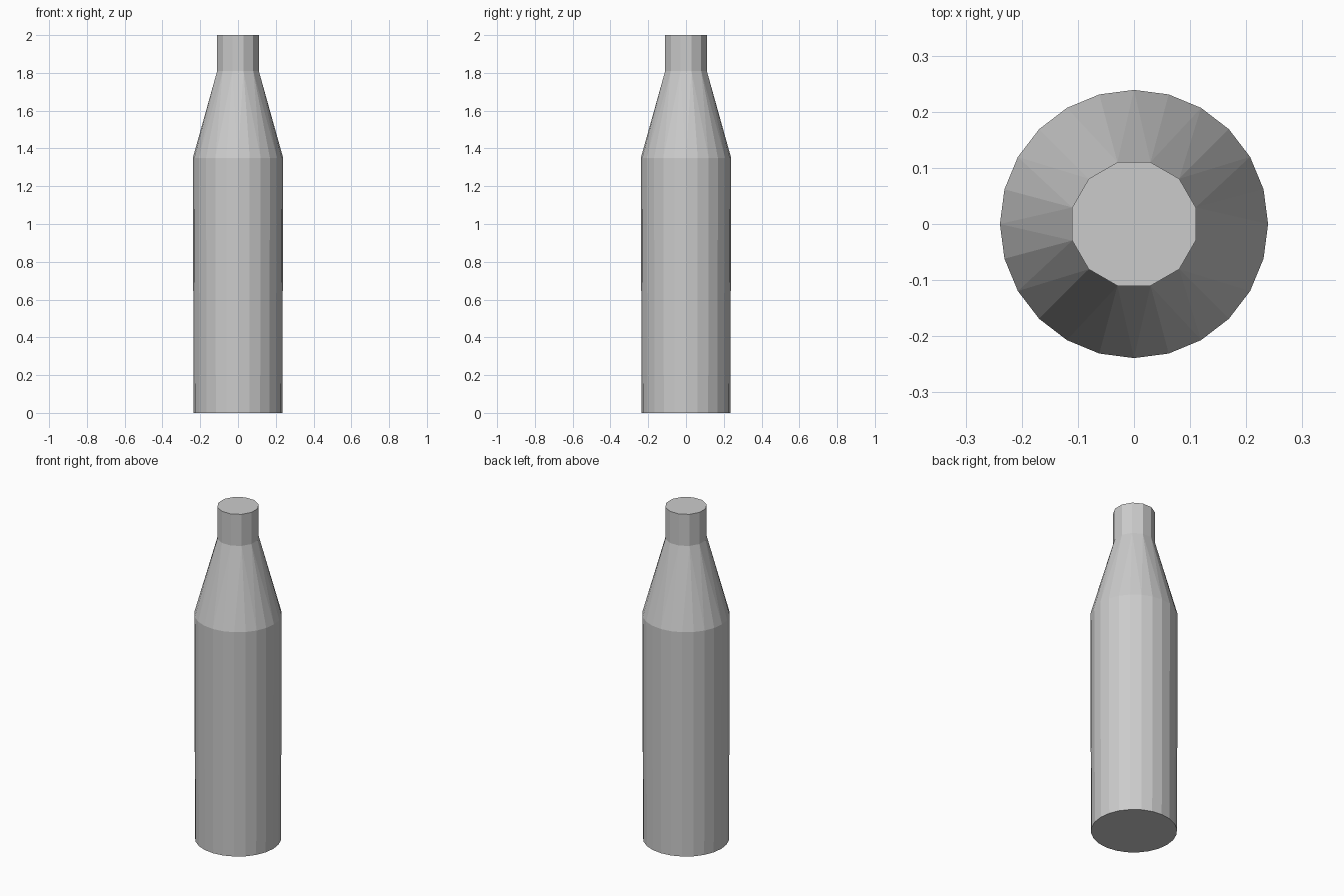
import bpy, bmesh
from math import cos, sin, pi

if "Cube" in bpy.data.objects:
    bpy.data.objects.remove(bpy.data.objects["Cube"])

bm = bmesh.new()


def ring(radius, z, sides, start=0.0):
    return [bm.verts.new((radius * cos(start + 2 * pi * i / sides),
                          radius * sin(start + 2 * pi * i / sides), z))
            for i in range(sides)]


def wall(low, high):
    n = len(low)
    for i in range(n):
        j = (i + 1) % n
        bm.faces.new((low[i], low[j], high[j], high[i]))


# 24-sided body
base = ring(0.235, 0.0, 24)
shoulder = ring(0.239, 1.35, 24)
bm.faces.new(base[::-1])
wall(base, shoulder)

# Tapering shoulder, merging from 24 sides into 12
neck_low = ring(0.114, 1.81, 12, pi / 12)
for k in range(12):
    a, b, c = (shoulder[(2 * k + i) % 24] for i in range(3))
    n0, n1 = neck_low[k], neck_low[(k + 1) % 12]
    bm.faces.new((a, b, n0))
    bm.faces.new((b, c, n0))
    bm.faces.new((c, n1, n0))

# 12-sided neck with flat top
neck_top = ring(0.114, 2.0, 12, pi / 12)
wall(neck_low, neck_top)
bm.faces.new(neck_top)

bmesh.ops.recalc_face_normals(bm, faces=bm.faces)
mesh = bpy.data.meshes.new("bottle")
bm.to_mesh(mesh)
bm.free()
bpy.context.collection.objects.link(bpy.data.objects.new("bottle", mesh))
